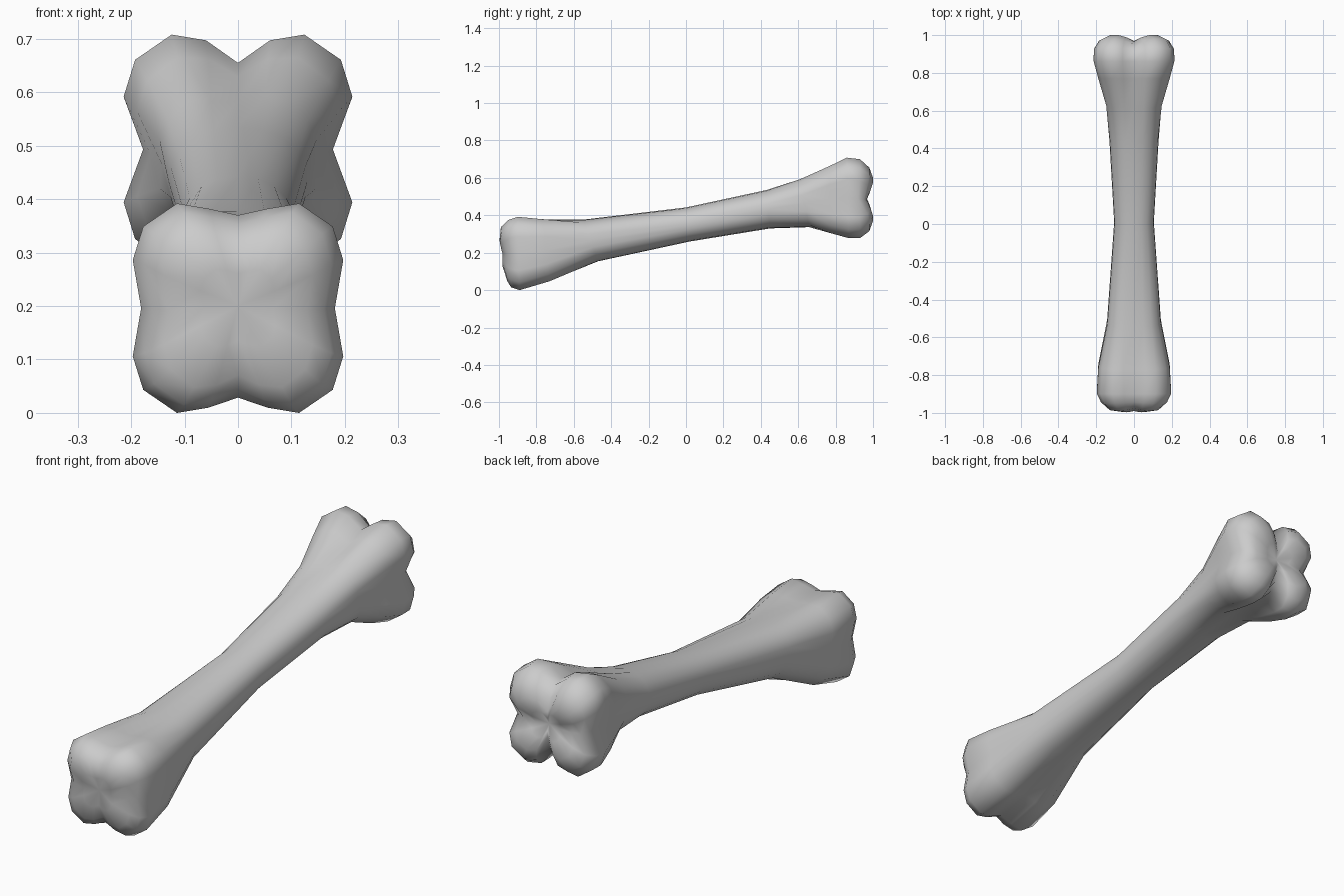
import bpy, bmesh
from mathutils import Vector

if "Cube" in bpy.data.objects:
    bpy.data.objects.remove(bpy.data.objects["Cube"])

# half cross-sections, top centre to side middle (u = width, v = height)
ROUND = [(0, 1), (.36, .95), (.65, .8), (.86, .56), (.97, .28), (1, 0)]
LOBED = [(0, 1), (.28, .95), (.58, 1), (.9, .78), (1, .46), (1, 0)]

# y_top, z_top, y_bottom, z_bottom, half width, knuckle amount
STATIONS = [
    (-.99, .34, -.955, .045, .14, .9),
    (-.95, .375, -.935, .015, .175, 1),
    (-.90, .392, -.89, .0, .197, 1),
    (-.77, .386, -.73, .04, .19, .8),
    (-.55, .38, -.47, .15, .144, .15),
    (0, .442, .02, .26, .105, 0),
    (.43, .535, .45, .33, .13, 0),
    (.61, .60, .66, .33, .15, .3),
    (.77, .672, .77, .298, .19, .8),
    (.86, .708, .87, .278, .214, 1),
    (.93, .70, .93, .278, .212, 1),
    (.98, .655, .98, .315, .185, 1),
    (1.0, .60, 1.0, .37, .14, 1),
]


def mix(a, b, t):
    return a + (b - a) * t


def ring_points(yt, zt, yb, zb, w, lobe):
    back = yt > 0
    notch = lobe * (.053 if back else .022)
    waist = 1 - lobe * (.17 if back else .08)
    dip = max(0, yt - .9) * .35 if back else min(0, yt + .9) * .15
    upper = [(mix(a[0], b[0], lobe), mix(a[1], b[1], lobe))
             for a, b in zip(ROUND, LOBED)]
    half = upper + [(u, -v) for u, v in upper[-2::-1]]
    pts = []
    for i, (u, v) in enumerate(half):
        t = (v + 1) / 2
        k = i % 5
        valley = 1 if k == 0 else .35 if k in (1, 4) else 0
        x = u * w * (waist if i == 5 else 1)
        z = mix(zb, zt, t)
        z += {0: -notch, 10: notch * 1.3}.get(i, 0)
        pts.append(Vector((x, mix(yb, yt, t) - dip * valley, z)))
    return pts + [Vector((-p.x, p.y, p.z)) for p in pts[-2:0:-1]]


# loft the shaft and knuckles
bm = bmesh.new()
rings = [[bm.verts.new(p) for p in ring_points(*s)] for s in STATIONS]
n = len(rings[0])


def bridge(a, b):
    for i in range(n):
        j = (i + 1) % n
        bm.faces.new((a[i], a[j], b[j], b[i]))


for a, b in zip(rings, rings[1:]):
    bridge(a, b)

# close both ends with a shrunken ring and a centre point
for ring, centre, bulge in ((rings[0], Vector((0, -.968, .2)), -.018),
                            (rings[-1], Vector((0, .955, .49)), .008)):
    inner = []
    for v in ring:
        p = v.co.lerp(centre, .5)
        p.y += bulge
        inner.append(bm.verts.new(p))
    bridge(ring, inner)
    c = bm.verts.new(centre)
    for i in range(n):
        bm.faces.new((inner[i], inner[(i + 1) % n], c))

bmesh.ops.recalc_face_normals(bm, faces=bm.faces)
for f in bm.faces:
    f.smooth = True

mesh = bpy.data.meshes.new("bone")
bm.to_mesh(mesh)
bm.free()
bone = bpy.data.objects.new("bone", mesh)
bpy.context.collection.objects.link(bone)
